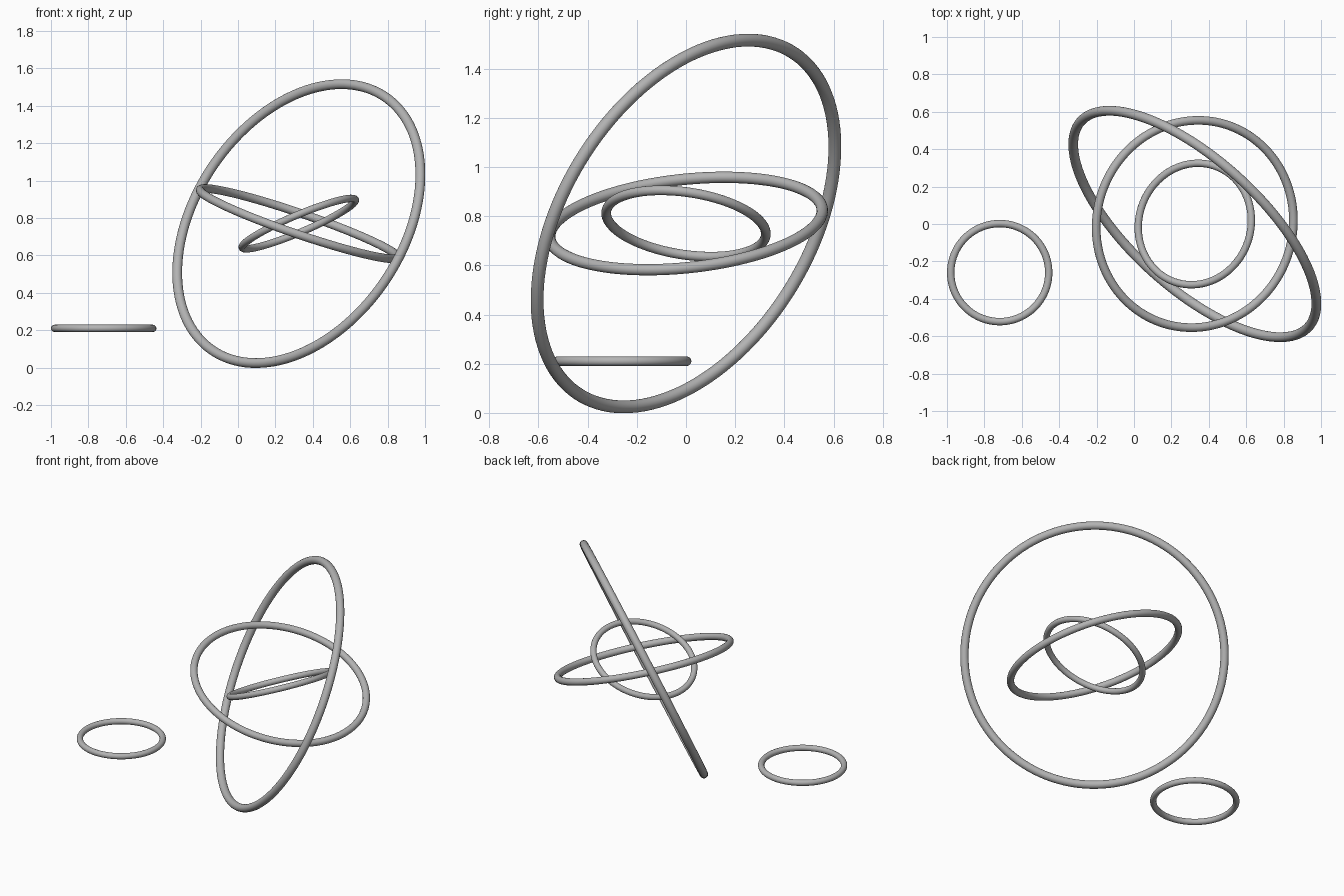
import bpy
from mathutils import Vector

if "Cube" in bpy.data.objects:
    bpy.data.objects.remove(bpy.data.objects["Cube"])

# One grey for every ring
grey = bpy.data.materials.new("grey")
grey.diffuse_color = (0.45, 0.45, 0.45, 1)
grey.use_nodes = True
grey.node_tree.nodes["Principled BSDF"].inputs["Base Color"].default_value = grey.diffuse_color


def ring(name, centre, radius, tube, axis):
    """Smooth round ring whose hole points along axis."""
    turn = Vector((0, 0, 1)).rotation_difference(Vector(axis).normalized())
    bpy.ops.mesh.primitive_torus_add(
        major_segments=128, minor_segments=20, major_radius=radius,
        minor_radius=tube, location=centre, rotation=turn.to_euler())
    obj = bpy.context.object
    obj.name = name
    obj.data.materials.append(grey)
    bpy.ops.object.shade_smooth()


# Three nested rings sharing one centre
hub = (0.325, 0, 0.77)
ring("outer_ring", hub, 0.82, 0.026, (0.609, 0.674, -0.416))
ring("middle_ring", hub, 0.557, 0.023, (0.322, -0.10, 0.941))
ring("inner_ring", hub, 0.328, 0.0197, (-0.387, 0.14, 0.912))

# Separate flat ring beside them
ring("side_ring", (-0.718, -0.26, 0.21), 0.262, 0.0197, (0, 0, 1))
